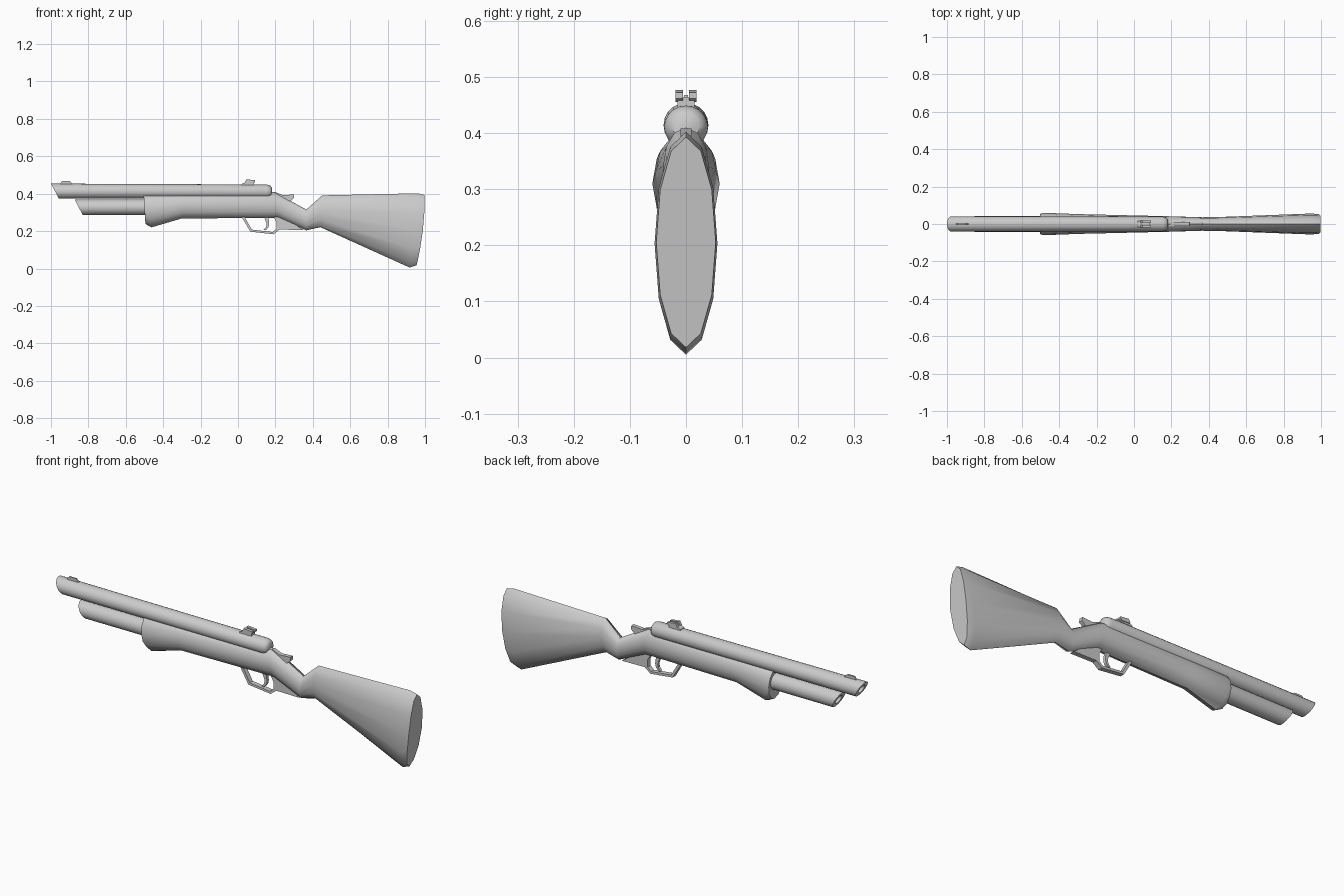
import bpy, bmesh
from math import sin, cos, pi


def finish(name, bm, angle=40):
    bmesh.ops.recalc_face_normals(bm, faces=bm.faces)
    mesh = bpy.data.meshes.new(name)
    bm.to_mesh(mesh)
    bm.free()
    ob = bpy.data.objects.new(name, mesh)
    bpy.context.collection.objects.link(ob)
    bpy.ops.object.select_all(action='DESELECT')
    ob.select_set(True)
    bpy.context.view_layer.objects.active = ob
    bpy.ops.object.shade_smooth_by_angle(angle=angle * pi / 180)
    return ob


def loft(name, sections, sides):
    """Skin elliptical rings: (x_top, z_top, x_bottom, z_bottom, half_width[, bow])."""
    bm = bmesh.new()
    rings = []
    for xt, zt, xb, zb, hy, *bow in sections:
        b = bow[0] if bow else 0
        ring = []
        for i in range(sides):
            a = 2 * pi * i / sides
            c = cos(a)
            x = (xt + xb) / 2 + (xt - xb) / 2 * c + b * (1 - c * c)
            z = (zt + zb) / 2 + (zt - zb) / 2 * c
            ring.append(bm.verts.new((x, hy * sin(a), z)))
        rings.append(ring)
    for r0, r1 in zip(rings, rings[1:]):
        for i in range(sides):
            j = (i + 1) % sides
            bm.faces.new((r0[i], r0[j], r1[j], r1[i]))
    bm.faces.new(rings[0])
    bm.faces.new(rings[-1])
    return finish(name, bm)


def plate(name, outline, y0, y1):
    """Extrude an x-z outline from y0 to y1."""
    bm = bmesh.new()
    face = bm.faces.new([bm.verts.new((x, y0, z)) for x, z in outline])
    ext = bmesh.ops.extrude_face_region(bm, geom=[face])
    verts = [g for g in ext["geom"] if isinstance(g, bmesh.types.BMVert)]
    bmesh.ops.translate(bm, vec=(0, y1 - y0, 0), verts=verts)
    return finish(name, bm, 30)


def muzzle(x, z, r, bore, slant):
    """Rings for a slanted hollow tube mouth: bore floor, inner rim, outer rim."""
    s = slant * bore / r
    return [(x + 0.15, z + bore, x + 0.15, z - bore, bore),
            (x - s, z + bore, x + s, z - bore, bore),
            (x - slant, z + r, x + slant, z - r, r)]


# Barrel with slanted muzzle and rounded breech
loft("barrel", muzzle(-0.979, 0.414, 0.040, 0.022, 0.021) + [
    (0.155, 0.449, 0.155, 0.373, 0.039),
    (0.172, 0.444, 0.172, 0.378, 0.034),
    (0.181, 0.432, 0.181, 0.388, 0.023)], 20)

# Lower tube, running back into the fore-end
loft("lower_tube", muzzle(-0.852, 0.328, 0.042, 0.022, 0.022) + [
    (-0.35, 0.370, -0.35, 0.286, 0.042)], 20)

# One-piece wooden stock: flared fore-end, grip and butt
loft("stock", [
    (-0.505, 0.398, -0.495, 0.238, 0.056),
    (-0.500, 0.400, -0.462, 0.220, 0.060),
    (-0.300, 0.402, -0.300, 0.268, 0.053),
    (0.195, 0.410, 0.215, 0.270, 0.041),
    (0.365, 0.315, 0.365, 0.204, 0.036),
    (0.450, 0.391, 0.440, 0.221, 0.037),
    (0.960, 0.402, 0.918, 0.005, 0.056, 0.008),
    (0.998, 0.393, 0.955, 0.018, 0.053, 0.012)], 12)

# Trigger guard loop with rear tang
plate("trigger_guard", [
    (0.020, 0.275), (0.066, 0.197), (0.190, 0.183), (0.222, 0.208),
    (0.350, 0.206), (0.300, 0.240), (0.245, 0.275), (0.190, 0.275),
    (0.205, 0.250), (0.205, 0.212), (0.186, 0.195), (0.074, 0.208),
    (0.036, 0.275)], -0.012, 0.012)

# Trigger
plate("trigger", [
    (0.140, 0.275), (0.153, 0.240), (0.150, 0.222), (0.137, 0.207),
    (0.148, 0.204), (0.163, 0.220), (0.167, 0.240), (0.162, 0.275)], -0.007, 0.007)

# Hammer behind the breech
plate("hammer", [
    (0.175, 0.405), (0.200, 0.408), (0.240, 0.392), (0.298, 0.396),
    (0.300, 0.378), (0.285, 0.364), (0.250, 0.340), (0.175, 0.380)], -0.010, 0.010)

# Front sight blade
plate("front_sight", [
    (-0.955, 0.448), (-0.940, 0.468), (-0.900, 0.468), (-0.880, 0.448)], -0.004, 0.004)

# Rear sight: base and two notched ears
plate("rear_sight_base", [
    (0.020, 0.440), (0.020, 0.452), (0.045, 0.464), (0.085, 0.464),
    (0.085, 0.440)], -0.015, 0.015)
for side, s in (("left", -1), ("right", 1)):
    plate("rear_sight_ear_" + side, [
        (0.035, 0.458), (0.045, 0.477), (0.092, 0.472), (0.092, 0.462),
        (0.080, 0.455)], s * 0.005, s * 0.019)
